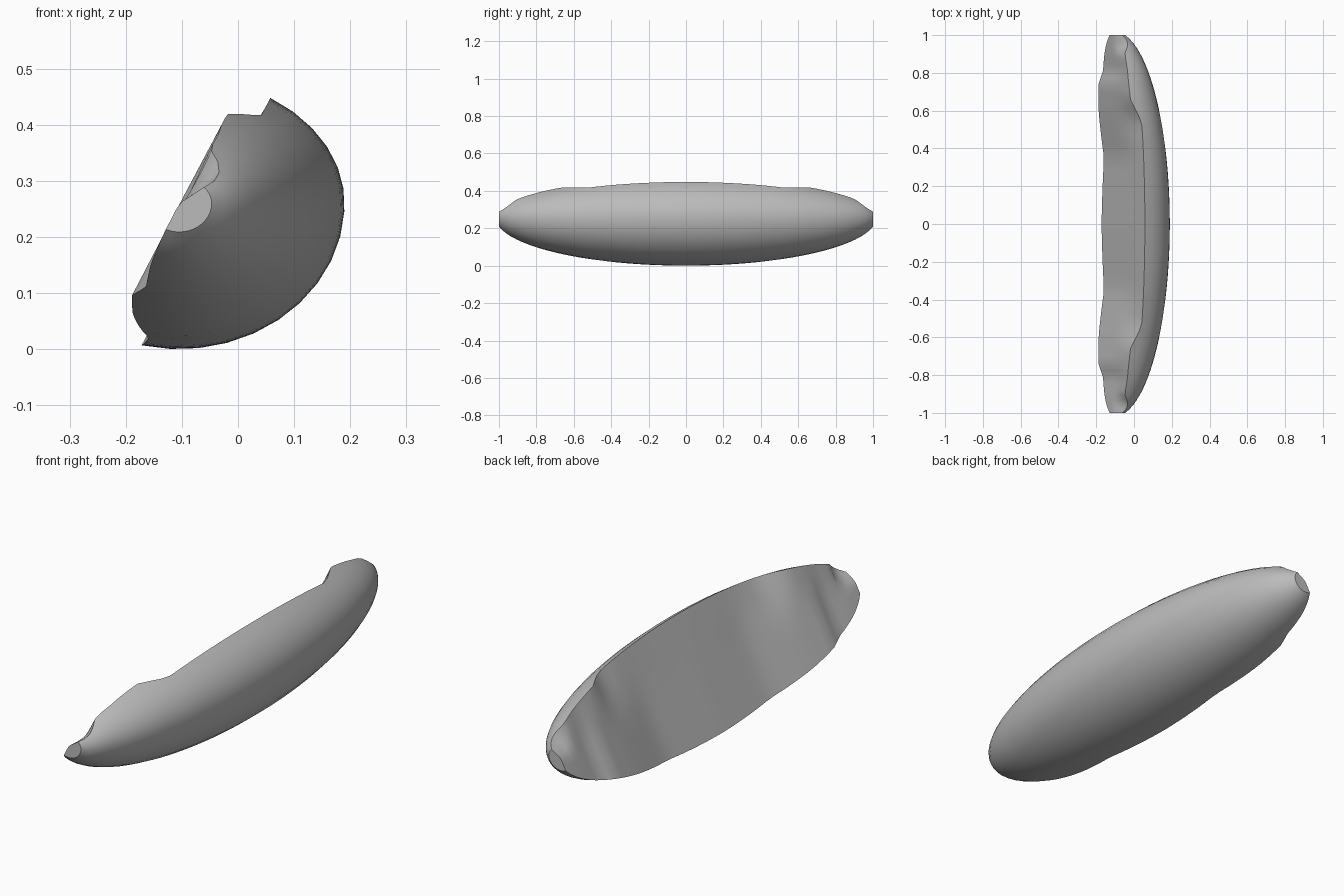
import bpy
import bmesh
import math

cube = bpy.data.objects.get("Cube")
if cube:
    bpy.data.objects.remove(cube, do_unlink=True)

CX, CZ = -0.105, 0.26          # long axis of the rounded body
RX, RY, R_UP, R_DOWN = 0.295, 1.02, 0.225, 0.26
ARC, CUT, STATIONS = 16, 6, 48

# Sideways position of the broken face along the length
BREAK = [(0, -0.04), (0.35, -0.034), (0.6, -0.085), (0.75, -0.105),
         (0.8, -0.085), (0.92, -0.1), (1.01, -0.105)]


def clamp(v):
    return max(0.0, min(1.0, v))


def lerp_table(t):
    for (a, p), (b, q) in zip(BREAK, BREAK[1:]):
        if t <= b:
            return p + (q - p) * (t - a) / (b - a)
    return BREAK[-1][1]


def cut_x(y, z):
    """Slanted broken face: hollowed in the middle, chipped at the upper tips."""
    t = abs(y)
    high = clamp((z - CZ) / 0.15)
    low_x = lerp_table(t)
    high_x = -0.04 - 0.062 * clamp((t - 0.54) / 0.12)
    x = low_x + (high_x - low_x) * high
    chip = 0.04 * clamp((t - 0.9) / 0.05) * clamp((z - CZ) / 0.04)
    return x + chip + 0.52 * (z - CZ)


def body_point(y, a):
    f = math.sqrt(1 - (y / RY) ** 2)
    rz = R_UP if a > 0 else R_DOWN
    return CX + RX * f * math.cos(a), CZ + rz * f * math.sin(a)


def rim_angle(y, side):
    """Angle where the rounded body meets the broken face."""
    lo, hi = 0.0, math.pi
    for _ in range(30):
        mid = (lo + hi) / 2
        x, z = body_point(y, side * mid)
        if x > cut_x(y, z):
            lo = mid
        else:
            hi = mid
    return side * lo


def section(y):
    a0, a1 = rim_angle(y, -1), rim_angle(y, 1)
    pts = [body_point(y, a0 + (a1 - a0) * i / ARC) for i in range(ARC + 1)]
    z0, z1 = pts[0][1], pts[-1][1]
    for i in range(1, CUT):
        z = z1 + (z0 - z1) * i / CUT
        pts.append((cut_x(y, z), z))
    return pts


# Loft the sections along the length
bm = bmesh.new()
rings = []
for s in range(STATIONS + 1):
    u = 2 * s / STATIONS - 1
    y = 0.45 * u + 0.55 * math.sin(u * math.pi / 2)
    rings.append([bm.verts.new((x, y, z)) for x, z in section(y)])
n = len(rings[0])
for r, q in zip(rings, rings[1:]):
    for i in range(n):
        j = (i + 1) % n
        bm.faces.new((r[i], r[j], q[j], q[i]))
bm.faces.new(rings[0])
bm.faces.new(rings[-1])
bmesh.ops.recalc_face_normals(bm, faces=bm.faces)

mesh = bpy.data.meshes.new("broken_shard")
bm.to_mesh(mesh)
bm.free()
shard = bpy.data.objects.new("broken_shard", mesh)
bpy.context.collection.objects.link(shard)

# Plain grey surface
grey = bpy.data.materials.new("plain_grey")
grey.use_nodes = True
colour = (0.5, 0.5, 0.5, 1)
grey.diffuse_color = colour
grey.node_tree.nodes["Principled BSDF"].inputs["Base Color"].default_value = colour
mesh.materials.append(grey)

# Smooth body with a crisp rim
bpy.ops.object.select_all(action="DESELECT")
shard.select_set(True)
bpy.context.view_layer.objects.active = shard
bpy.ops.object.shade_smooth_by_angle(angle=math.radians(35))
